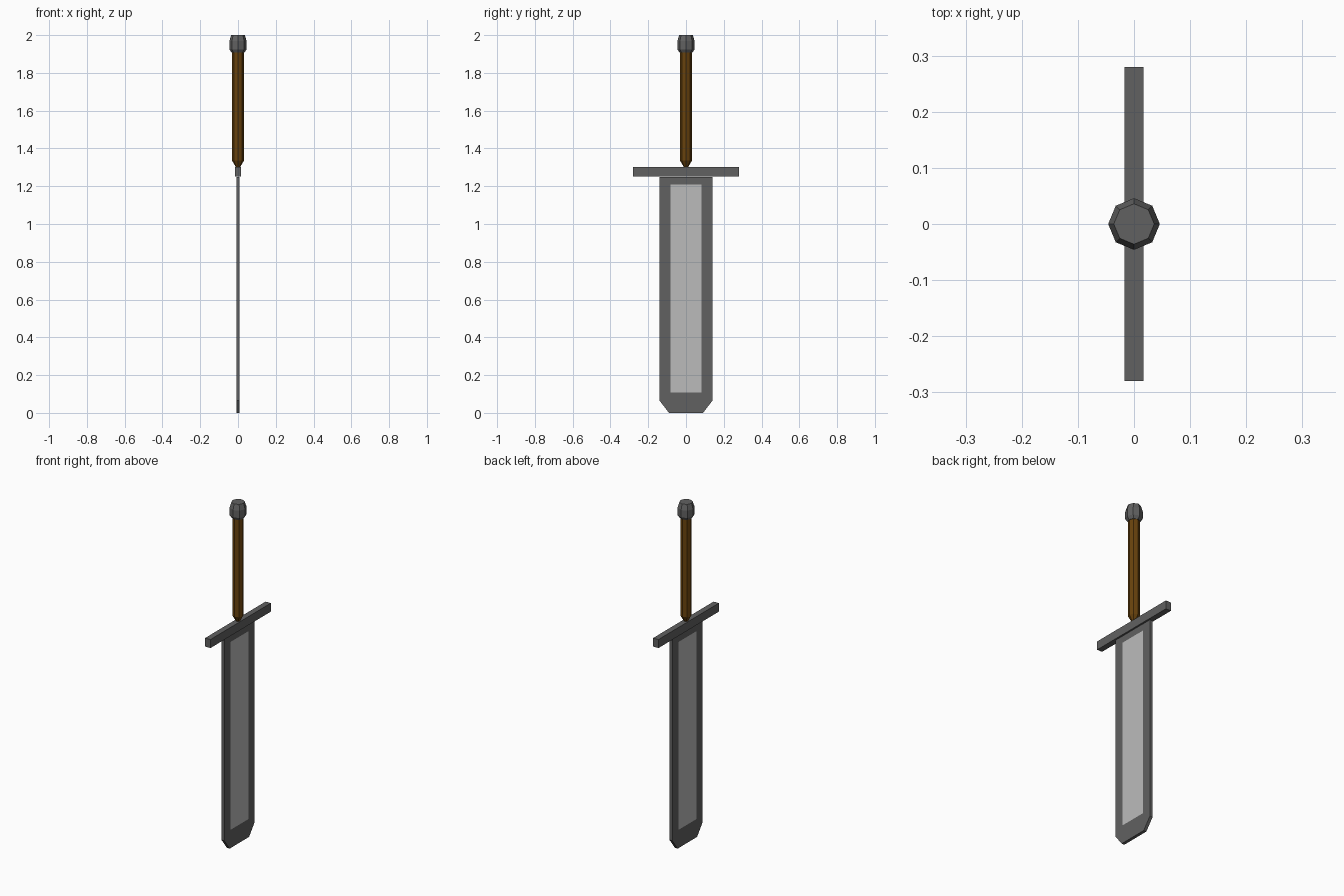
import bpy, bmesh
from math import cos, sin, pi

if "Cube" in bpy.data.objects:
    bpy.data.objects.remove(bpy.data.objects["Cube"])


def material(name, rgb):
    m = bpy.data.materials.new(name)
    m.diffuse_color = (*rgb, 1)
    m.use_nodes = True
    m.node_tree.nodes["Principled BSDF"].inputs["Base Color"].default_value = m.diffuse_color
    return m


STEEL = material("dark_steel", (0.12, 0.12, 0.12))
BRIGHT = material("bright_steel", (0.5, 0.5, 0.5))
WOOD = material("brown_grip", (0.14, 0.055, 0.004))


def finish(name, bm, *mats):
    bmesh.ops.recalc_face_normals(bm, faces=bm.faces)
    mesh = bpy.data.meshes.new(name)
    bm.to_mesh(mesh)
    bm.free()
    for m in mats:
        mesh.materials.append(m)
    obj = bpy.data.objects.new(name, mesh)
    bpy.context.collection.objects.link(obj)
    return obj


def lathe(name, profile, mat, sides=8):
    """Faceted solid of revolution from (radius, z) pairs."""
    bm = bmesh.new()
    rings = [[bm.verts.new((r * cos(2 * pi * i / sides), r * sin(2 * pi * i / sides), z))
              for i in range(sides)] for r, z in profile]
    for a, b in zip(rings, rings[1:]):
        for i in range(sides):
            j = (i + 1) % sides
            bm.faces.new((a[i], a[j], b[j], b[i]))
    bm.faces.new(rings[0])
    bm.faces.new(rings[-1])
    return finish(name, bm, mat)


# Blade: flat plate with clipped tip corners and a flush bright panel per side
half = [(0.09, 0.0), (0.14, 0.065), (0.14, 1.25)]
outer = half + [(-y, z) for y, z in reversed(half)]
inner_half = [(0.083, 0.107), (0.083, 0.107), (0.083, 1.21)]
inner = inner_half + [(-y, z) for y, z in reversed(inner_half)]
T = 0.009
bm = bmesh.new()
rims = []
for x in (-T, T):
    rim = [bm.verts.new((x, y, z)) for y, z in outer]
    corners = {p: bm.verts.new((x, *p)) for p in inner}
    panel = [corners[p] for p in inner]
    for i in range(6):
        j = (i + 1) % 6
        bm.faces.new(dict.fromkeys((rim[i], rim[j], panel[j], panel[i])))
    bm.faces.new(dict.fromkeys(panel)).material_index = 1
    rims.append(rim)
for i in range(6):
    j = (i + 1) % 6
    bm.faces.new((rims[0][i], rims[0][j], rims[1][j], rims[1][i]))
finish("blade", bm, STEEL, BRIGHT)

# Crossguard
bm = bmesh.new()
bmesh.ops.create_cube(bm, size=1)
bmesh.ops.scale(bm, vec=(0.034, 0.56, 0.05), verts=bm.verts)
bmesh.ops.translate(bm, vec=(0, 0, 1.277), verts=bm.verts)
finish("crossguard", bm, STEEL)

# Grip and pommel
lathe("grip", [(0.012, 1.302), (0.031, 1.335), (0.031, 1.915)], WOOD)
lathe("pommel", [(0.034, 1.908), (0.046, 1.925), (0.046, 1.968), (0.036, 2.0)], STEEL)
